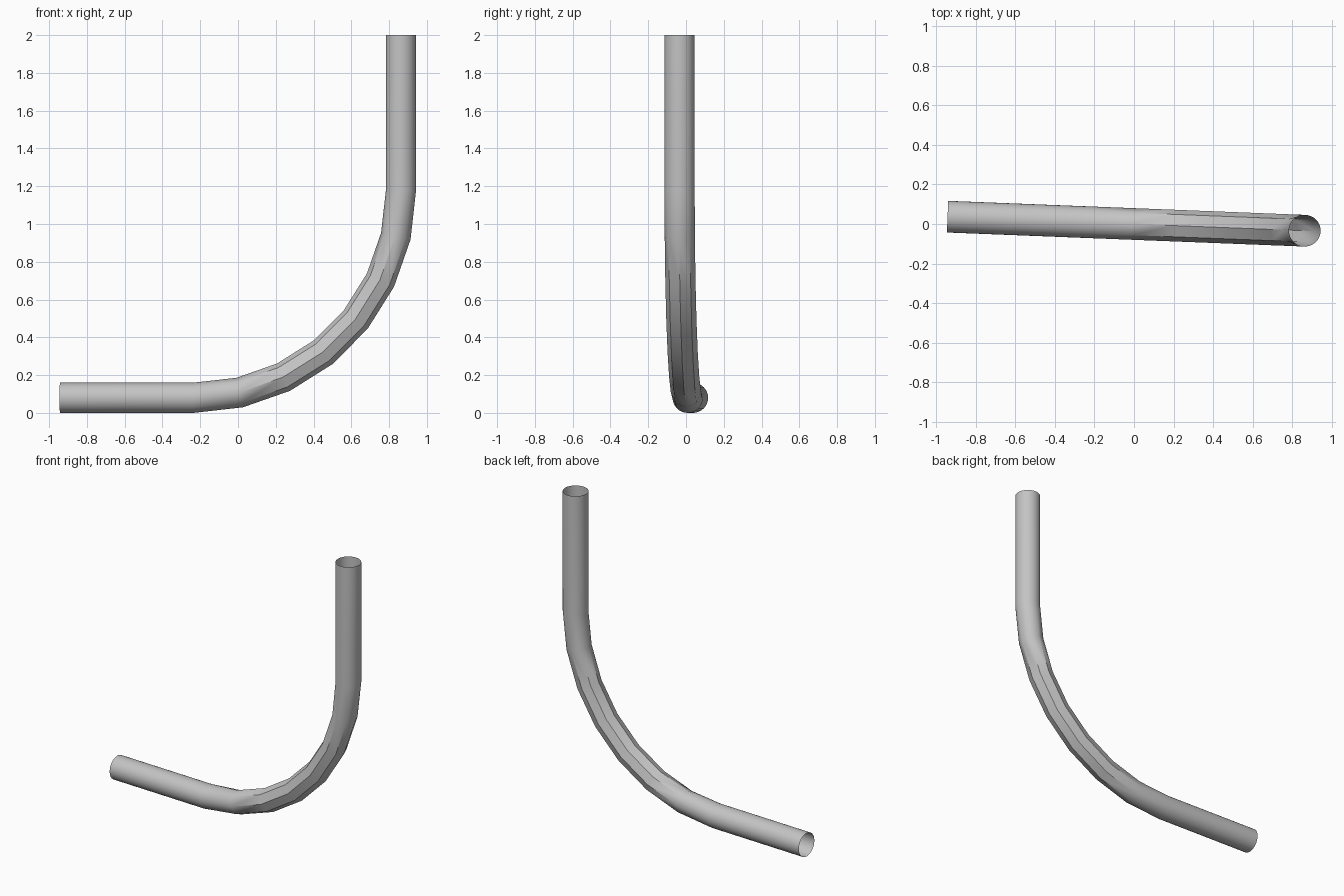
import bpy, bmesh, math
from mathutils import Vector

cube = bpy.data.objects.get("Cube")
if cube:
    bpy.data.objects.remove(cube, do_unlink=True)

RADIUS, BEND = 0.08, 1.10          # tube radius, bend radius
ROUND, FACETS, STEPS = 32, 8, 7    # sides of straights, sides of bend, bend segments
START, END = Vector((-0.942, 0.037, RADIUS)), Vector((0.863, -0.034, 2.0))

# Vertical plane that holds the bent centre line
up = Vector((0, 0, 1))
along = Vector((END.x - START.x, END.y - START.y, 0))
run = along.length
along.normalize()
side = up.cross(along)
foot = START + along * (run - BEND)
pivot = foot + up * BEND

bm = bmesh.new()


def ring(centre, angle, sides):
    inward = up * math.cos(angle) - along * math.sin(angle)
    return [bm.verts.new(centre + RADIUS * (inward * math.cos(a) + side * math.sin(a)))
            for a in (math.tau * k / sides for k in range(sides))]


def bend_ring(step, sides):
    t = math.pi / 2 * step / STEPS
    return ring(pivot + BEND * (along * math.sin(t) - up * math.cos(t)), t, sides)


def bridge(a, b):
    n = len(a)
    for i in range(n):
        j = (i + 1) % n
        bm.faces.new((a[i], a[j], b[j], b[i]))


def blend(fine, coarse):
    # Fan each coarse corner onto its share of the round ring
    q = ROUND // FACETS
    for i, corner in enumerate(coarse):
        for k in range(q * i - q // 2, q * i + q // 2):
            bm.faces.new((corner, fine[k % ROUND], fine[(k + 1) % ROUND]))
        bm.faces.new((corner, fine[(q * i + q // 2) % ROUND], coarse[(i + 1) % FACETS]))


# Round straight ends, left open
low_end, low_join = ring(START, 0, ROUND), bend_ring(0, ROUND)
top_join, top_end = bend_ring(STEPS, ROUND), ring(END, math.pi / 2, ROUND)
bridge(low_end, low_join)
bridge(top_join, top_end)

# Faceted bend
bends = [bend_ring(s, FACETS) for s in range(1, STEPS)]
for a, b in zip(bends, bends[1:]):
    bridge(a, b)
blend(low_join, bends[0])
blend(top_join, bends[-1])

bmesh.ops.recalc_face_normals(bm, faces=bm.faces[:])
mesh = bpy.data.meshes.new("bent_pipe")
bm.to_mesh(mesh)
bm.free()
pipe = bpy.data.objects.new("bent_pipe", mesh)
bpy.context.collection.objects.link(pipe)

# Plain grey
grey = bpy.data.materials.new("light_grey")
grey.use_nodes = True
colour = (0.55, 0.55, 0.55, 1)
grey.diffuse_color = colour
grey.node_tree.nodes["Principled BSDF"].inputs["Base Color"].default_value = colour
mesh.materials.append(grey)

bpy.ops.object.select_all(action="DESELECT")
pipe.select_set(True)
bpy.context.view_layer.objects.active = pipe
bpy.ops.object.shade_smooth_by_angle(angle=math.radians(30))
